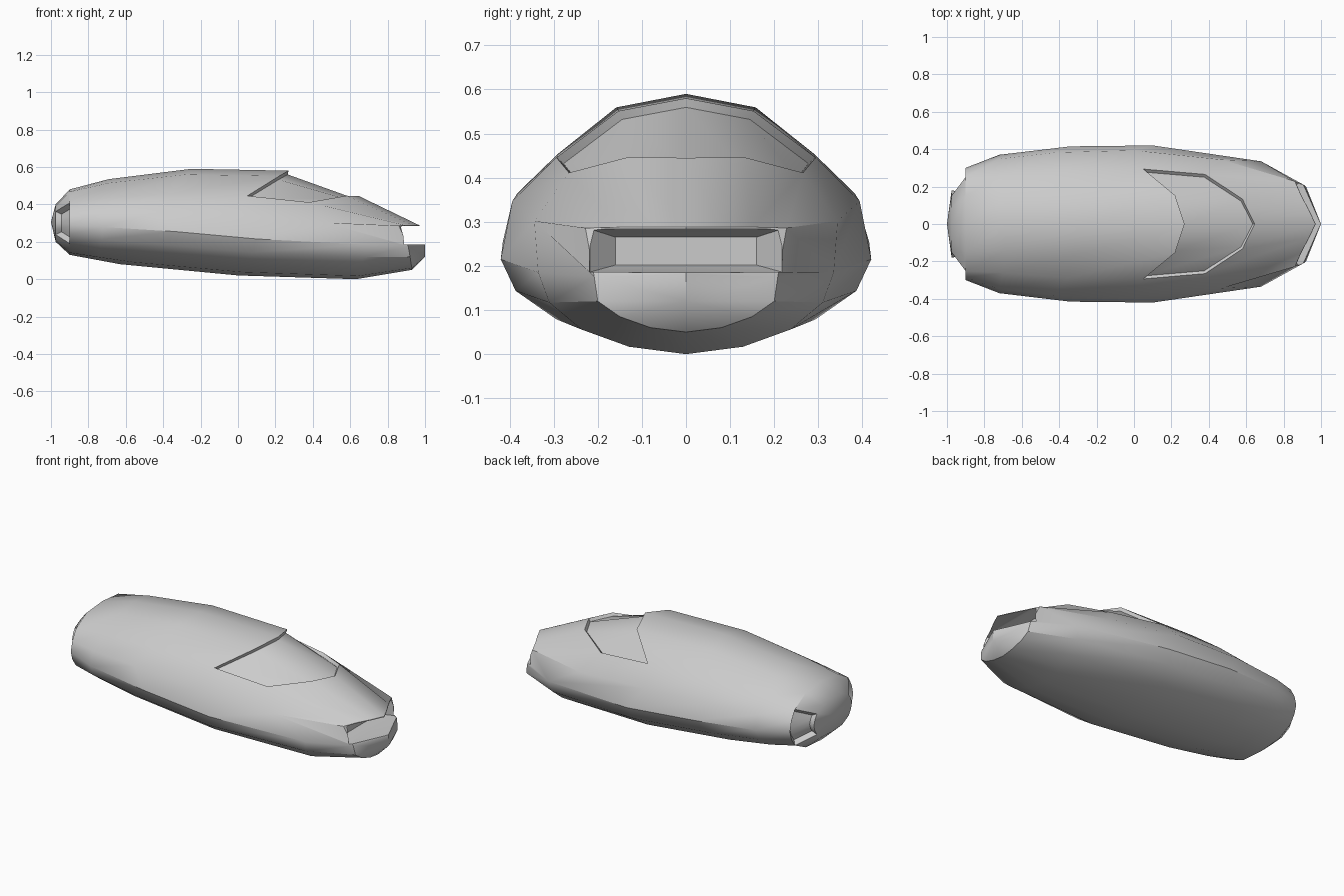
import bpy, bmesh

if "Cube" in bpy.data.objects:
    bpy.data.objects.remove(bpy.data.objects["Cube"])

def lerp(table, x):
    if x <= table[0][0]:
        return table[0][1]
    for (a, u), (b, v) in zip(table, table[1:]):
        if x <= b:
            return u + (v - u) * (x - a) / (b - a)
    return table[-1][1]

# Hull profiles along x: roof, belly, half width, waist height
ROOF = [(-.975, .40), (-.9, .48), (-.69, .535), (-.25, .59), (.27, .58), (.645, .445)]
BELLY = [(-.975, .20), (-.9, .13), (-.63, .08), (0, .02), (.63, 0)]
WIDTH = [(-.975, .18), (-.9, .30), (-.72, .37), (-.35, .415), (.1, .42), (.68, .335)]
WAIST = [(-.975, .30), (-.9, .29), (-.34, .255), (.1, .215), (.68, .185)]

# Cross-section shape: (width factor, height factor) from roof to belly
ROUND = [(0, 1), (.38, .92), (.70, .62), (.94, .34), (1, 0), (.92, -.37), (.70, -.70), (.38, -.91), (0, -1)]
BOXY = [(0, 1), (.50, .93), (.84, .62), (.95, .32), (1, 0), (.95, -.32), (.84, -.62), (.50, -.93), (0, -1)]

# Swept rings: x at roof, then down to the waist, last one at the belly
RINGS = [
    (BOXY, (-.975, -.975, -.975, -.975, -.975, -.975)),
    (BOXY, (-.9, -.9, -.9, -.9, -.9, -.9)),
    (ROUND, (-.69, -.69, -.70, -.72, -.72, -.76)),
    (ROUND, (-.25, -.28, -.36, -.42, -.34, -.63)),
    (ROUND, (.27, .22, .05, 0, .1, 0)),
    (ROUND, (.645, .58, .38, .47, .68, .63)),
]
# Nose lip ring
NOSE = [(.97, 0, .288), (.935, .075, .288), (.895, .15, .288), (.86, .228, .286), (.91, .208, .175),
        (.92, .20, .12), (.925, .15, .085), (.93, .08, .06), (.93, 0, .05)]

def half_ring(shape, xs):
    pts = []
    for k, (c, s) in enumerate(shape):
        x = xs[k] if k < 5 else xs[4] + (xs[5] - xs[4]) * (k - 4) / 4
        z0 = lerp(WAIST, x)
        end = lerp(ROOF if s > 0 else BELLY, x)
        pts.append((x, c * lerp(WIDTH, x), z0 + abs(s) * (end - z0)))
    return pts

def near(j):
    return min(j, 16 - j)

# Hull loft
bm = bmesh.new()
rings = []
for half in [half_ring(*r) for r in RINGS] + [NOSE]:
    ring = []
    for j in range(16):
        x, y, z = half[near(j)]
        ring.append(bm.verts.new((x, y if j <= 8 else -y, z)))
    rings.append(ring)
cells = {}
for i in range(len(rings) - 1):
    for j in range(16):
        n = (j + 1) % 16
        cells[i, j] = bm.faces.new((rings[i][j], rings[i][n], rings[i + 1][n], rings[i + 1][j]))

# Tail cap and pointed nose cap
tail = bm.verts.new((-1, 0, .305))
tip_top = bm.verts.new((1, 0, .182))
tip_low = bm.verts.new((1, 0, .12))
for j in range(16):
    n = (j + 1) % 16
    bm.faces.new((rings[0][j], rings[0][n], tail))
    low = max(near(j), near(n)) > 4
    bm.faces.new((rings[-1][j], rings[-1][n], tip_low if low else tip_top))
for j in (4, 12):
    bm.faces.new((rings[-1][j], tip_low, tip_top))
bmesh.ops.recalc_face_normals(bm, faces=bm.faces[:])

# Sunken windshield and the two tail vents
def sink(keys, thickness, depth):
    bmesh.ops.inset_region(bm, faces=[cells[k] for k in keys], thickness=thickness,
                           depth=-depth, use_even_offset=True)

sink([(4, j) for j in (14, 15, 0, 1)], .003, .02)
for start in (2, 10):
    sink([(0, start + a) for a in range(4)], .012, .03)

def make_object(name, bm):
    mesh = bpy.data.meshes.new(name)
    bm.to_mesh(mesh)
    bm.free()
    ob = bpy.data.objects.new(name, mesh)
    bpy.context.collection.objects.link(ob)
    return ob

hull = make_object("hull", bm)

# Nose intake cutter: tapered throat, (x, half width, low z, high z)
bm = bmesh.new()
loops = []
for x, w, lo, hi in [(.82, .16, .202, .265), (.88, .218, .186, .284), (1.2, .26, .184, .284)]:
    loops.append([bm.verts.new((x, y, z)) for y, z in ((-w, lo), (w, lo), (w, hi), (-w, hi))])
for a, b in zip(loops, loops[1:]):
    for i in range(4):
        n = (i + 1) % 4
        bm.faces.new((a[i], a[n], b[n], b[i]))
bm.faces.new(loops[0])
bm.faces.new(loops[-1])
bmesh.ops.recalc_face_normals(bm, faces=bm.faces[:])
cutter = make_object("intake_cutter", bm)
cutter.hide_render = True

cut = hull.modifiers.new("intake", 'BOOLEAN')
cut.operation = 'DIFFERENCE'
cut.solver = 'EXACT'
cut.object = cutter
bpy.context.view_layer.objects.active = hull
hull.select_set(True)
bpy.ops.object.modifier_apply(modifier=cut.name)
bpy.data.objects.remove(cutter)
bpy.ops.object.shade_smooth_by_angle(angle=0.6)
